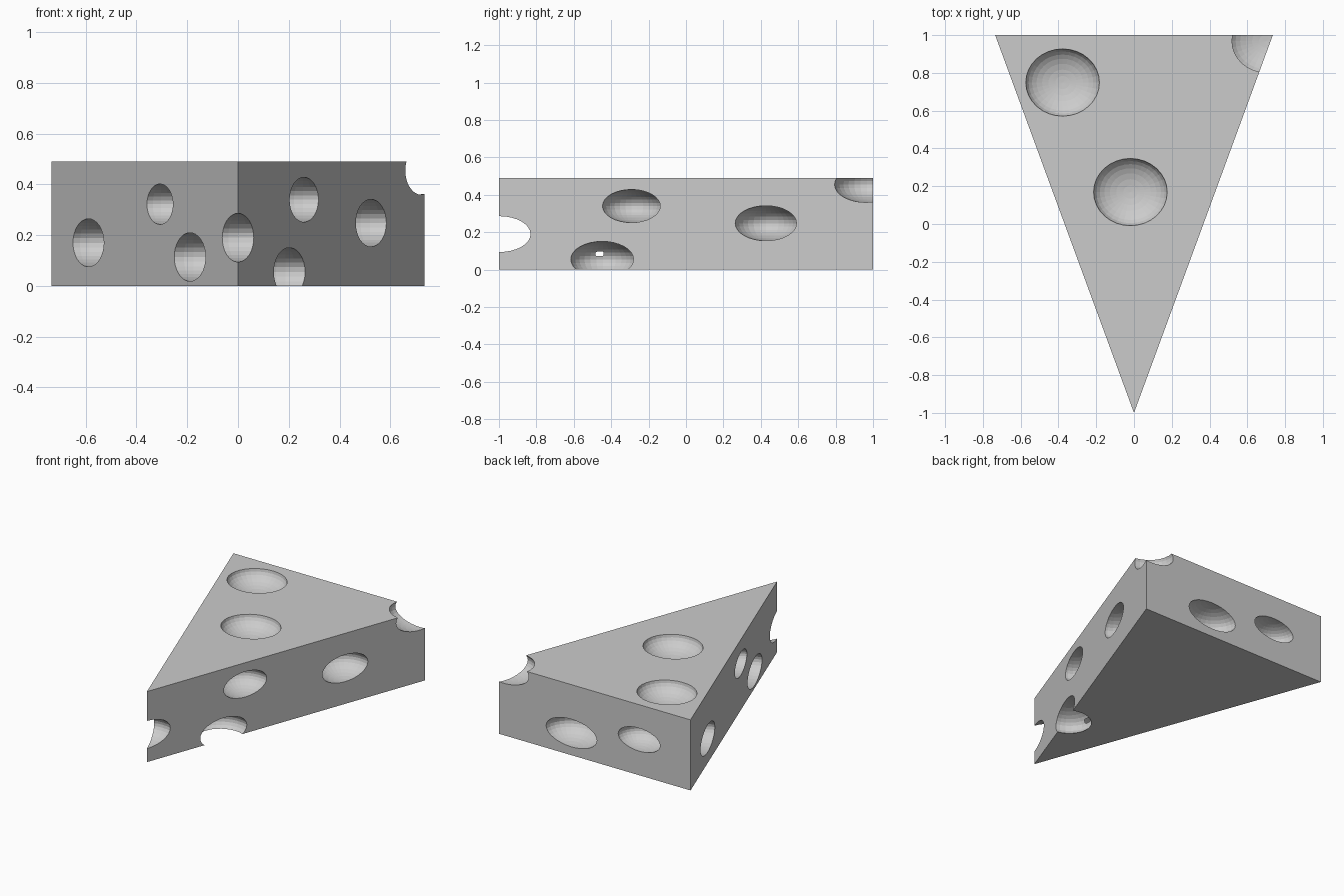
import bpy, bmesh
from mathutils import Matrix

if "Cube" in bpy.data.objects:
    bpy.data.objects.remove(bpy.data.objects["Cube"])

W, H = 0.735, 0.49            # half width of the back, wedge height
HOLE = (0.195, 0.178, 0.096)  # half axes of a full-size bubble


def make_object(name, bm):
    bmesh.ops.recalc_face_normals(bm, faces=bm.faces[:])
    mesh = bpy.data.meshes.new(name)
    bm.to_mesh(mesh)
    bm.free()
    ob = bpy.data.objects.new(name, mesh)
    bpy.context.collection.objects.link(ob)
    return ob


# Cheese wedge: triangular prism
bm = bmesh.new()
base = bm.faces.new([bm.verts.new(p) for p in ((0, -1, 0), (W, 1, 0), (-W, 1, 0))])
ext = bmesh.ops.extrude_face_region(bm, geom=[base])
top = [g for g in ext["geom"] if isinstance(g, bmesh.types.BMVert)]
bmesh.ops.translate(bm, verts=top, vec=(0, 0, H))
cheese = make_object("cheese_wedge", bm)

# Bubbles: centre x, y, z and relative size
bubbles = [
    (-0.378, 0.749, H, 1), (-0.019, 0.169, H, 1),             # top
    (0.70, 0.968, 0.455, 1), (0.0, -0.999, 0.19, 1),          # back corner, tip
    (-0.585, 0.605, 0.17, 0.985), (-0.304, -0.162, 0.322, 0.83),  # left side
    (-0.175, -0.48, 0.114, 1),
    (0.52, 0.428, 0.248, 0.975), (0.256, -0.291, 0.34, 0.92),  # right side
    (0.188, -0.444, 0.055, 1),
    (0.18, 0.998, 0.154, 1), (-0.34, 0.985, 0.247, 0.835),    # back
]

# Cut each bubble out of the wedge
for x, y, z, s in bubbles:
    bm = bmesh.new()
    bmesh.ops.create_uvsphere(
        bm, u_segments=32, v_segments=16, radius=s,
        matrix=Matrix.Translation((x, y, z)) @ Matrix.Diagonal((*HOLE, 1)))
    cutter = make_object("bubble_cutter", bm)
    cutter.hide_render = True
    mod = cheese.modifiers.new("bubble", 'BOOLEAN')
    mod.operation = 'DIFFERENCE'
    mod.solver = 'EXACT'
    mod.object = cutter
    bpy.context.view_layer.objects.active = cheese
    bpy.ops.object.modifier_apply(modifier=mod.name)
    bpy.data.objects.remove(cutter)
